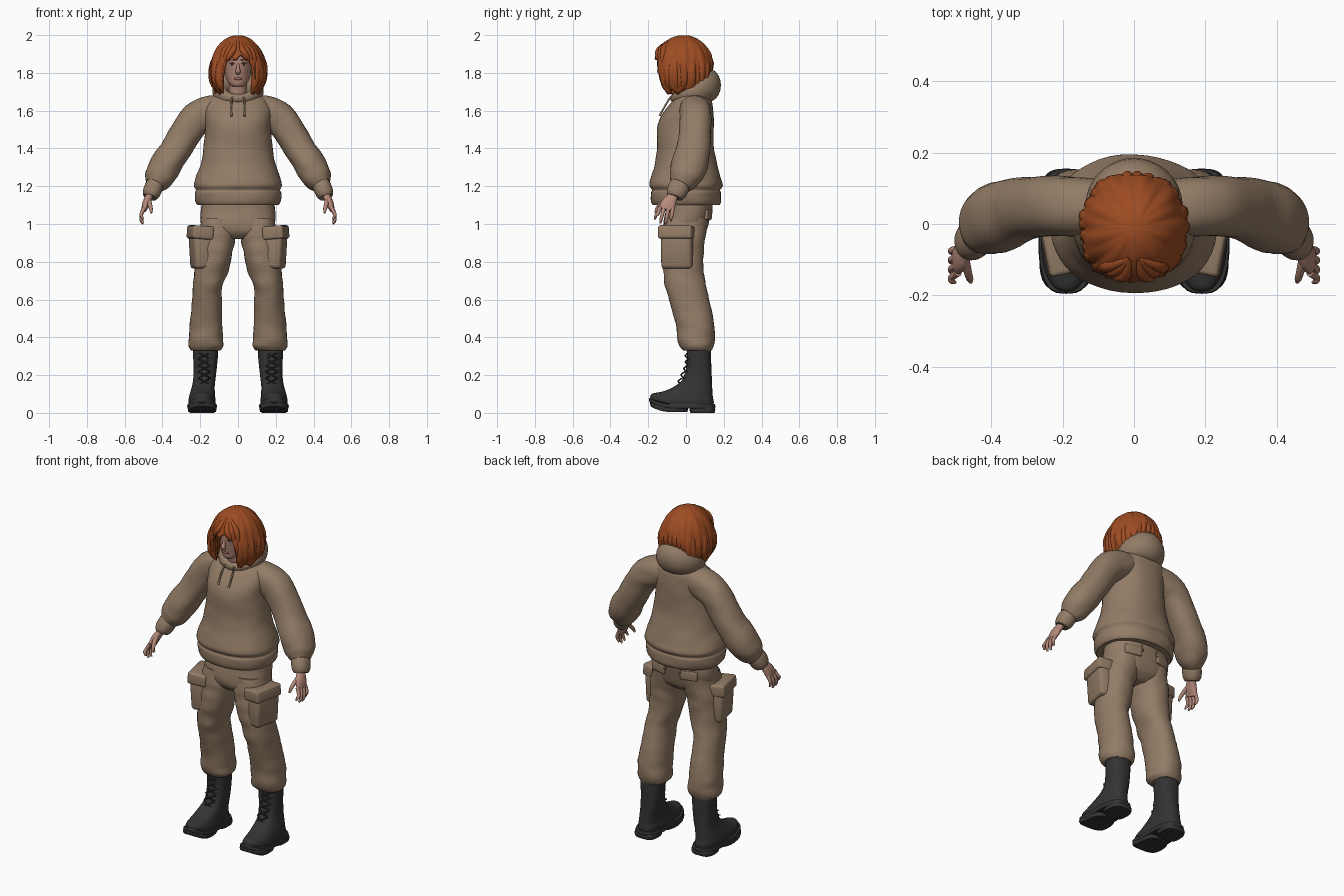
import bpy, bmesh, math, random
from mathutils import Vector, Matrix, Euler, noise

random.seed(4)
cube = bpy.data.objects.get("Cube")
if cube:
    bpy.data.objects.remove(cube, do_unlink=True)


def material(name, r, g, b):
    m = bpy.data.materials.new(name)
    m.use_nodes = True
    m.diffuse_color = (r, g, b, 1)
    node = next(n for n in m.node_tree.nodes if n.type == 'BSDF_PRINCIPLED')
    node.inputs["Base Color"].default_value = (r, g, b, 1)
    node.inputs["Roughness"].default_value = 0.8
    return m


CLOTH = material("tan cloth", .29, .2, .132)
SKIN = material("skin", .46, .25, .19)
HAIR = material("copper hair", .34, .072, .016)
BOOT = material("black leather", .033, .033, .034)
LIP = material("lip pink", .36, .14, .12)
WHITE = material("eye white", .55, .5, .47)
IRIS = material("dark iris", .04, .035, .03)
BROW = material("brow brown", .2, .07, .035)


def finish(name, bm, mat, mirror=False, angle=50):
    bmesh.ops.recalc_face_normals(bm, faces=bm.faces[:])
    me = bpy.data.meshes.new(name)
    for f in bm.faces:
        f.smooth = True
    bm.to_mesh(me)
    bm.free()
    me.set_sharp_from_angle(angle=math.radians(angle))
    me.materials.append(mat)
    ob = bpy.data.objects.new(name, me)
    bpy.context.scene.collection.objects.link(ob)
    if mirror:
        ob.modifiers.new("Mirror", 'MIRROR')
    return ob


def skin(name, rings, mat, mirror=False, closed=False, caps=(True, True)):
    """Bridge rings of points into one surface."""
    bm = bmesh.new()
    rows = [[bm.verts.new(p) for p in ring] for ring in rings]
    n = len(rows[0])
    for i in range(len(rows) - (0 if closed else 1)):
        a, b = rows[i], rows[(i + 1) % len(rows)]
        for j in range(n):
            k = (j + 1) % n
            bm.faces.new((a[j], a[k], b[k], b[j]))
    if not closed:
        for row, wanted in zip((rows[0], rows[-1]), caps):
            if wanted:
                bm.faces.new(row)
    return finish(name, bm, mat, mirror)


def spline(keys, n=4):
    out = []
    for i in range(len(keys) - 1):
        four = keys[max(i - 1, 0)], keys[i], keys[i + 1], keys[min(i + 2, len(keys) - 1)]
        for t in (k / n for k in range(n)):
            out.append([.5 * (2 * q + (r - p) * t + (2 * p - 5 * q + 4 * r - s) * t * t
                              + (3 * q - p - 3 * r + s) * t ** 3) for p, q, r, s in zip(*four)])
    return out + [list(keys[-1])]


def loft(name, keys, mat, upright=True, sides=32, power=2.2, fold=0, warp=None, mirror=False):
    """Sweep rounded sections; each key is x, y, z, width radius, depth radius."""
    keys = spline(keys)
    rings = []
    for i, (x, y, z, rx, ry) in enumerate(keys):
        u, v = Vector((1, 0, 0)), Vector((0, 1, 0))
        if not upright:
            d = Vector(keys[min(i + 1, len(keys) - 1)][:3]) - Vector(keys[max(i - 1, 0)][:3])
            d.normalize()
            v = (v - d * v.dot(d)).normalized()
            u = v.cross(d)
        ring = []
        for j in range(sides):
            a = math.tau * j / sides
            c, s = math.cos(a), math.sin(a)
            off = (u * math.copysign(abs(c) ** (2 / power), c) * rx
                   + v * math.copysign(abs(s) ** (2 / power), s) * ry)
            p = Vector((x, y, z)) + off
            p += off * fold * noise.noise(Vector((p.x * 9, p.y * 9, p.z * 17)))
            ring.append(warp(p) if warp else p)
        rings.append(ring)
    return skin(name, rings, mat, mirror)


def tube(name, keys, mat, mirror=False, sides=10):
    return loft(name, [k if len(k) == 5 else (*k, k[3]) for k in keys], mat, False, sides, 2, mirror=mirror)


def box(name, loc, size, rot, mat, bevel=.012):
    bm = bmesh.new()
    bmesh.ops.create_cube(bm, size=1, matrix=Matrix.LocRotScale(Vector(loc), Euler(rot), Vector(size)))
    bmesh.ops.bevel(bm, geom=bm.edges[:], offset=bevel, segments=3, profile=.5, affect='EDGES')
    return finish(name, bm, mat, True)


def ball(name, loc, size, mat, mirror=True):
    bm = bmesh.new()
    bmesh.ops.create_uvsphere(bm, u_segments=20, v_segments=12, radius=1,
                              matrix=Matrix.LocRotScale(Vector(loc), None, Vector(size)))
    return finish(name, bm, mat, mirror)


# Hoodie body with ribbed hem
loft("hoodie_body", [(0, y, z, rx, ry) for z, y, rx, ry in (
    (1.10, 0, .215, .174), (1.12, 0, .226, .184), (1.165, 0, .228, .187), (1.18, 0, .223, .182),
    (1.205, 0, .234, .194), (1.25, 0, .222, .182), (1.32, 0, .198, .163), (1.42, -.003, .18, .149),
    (1.52, -.003, .172, .15), (1.6, .015, .18, .128), (1.66, .035, .155, .098),
    (1.70, .03, .09, .06))], CLOTH, sides=48, fold=.025)

# Puffy sleeves and cuffs
loft("sleeves", [(.08, .045, 1.61, .072, .075), (.16, .048, 1.59, .09, .085), (.24, .05, 1.535, .085, .085),
                 (.32, .04, 1.41, .08, .09), (.39, .015, 1.30, .084, .098), (.422, -.012, 1.24, .075, .08),
                 (.442, -.032, 1.205, .05, .056)], CLOTH, False, fold=.07, mirror=True)
loft("cuffs", [(.437, -.028, 1.215, .046, .052), (.448, -.04, 1.19, .049, .056),
               (.46, -.053, 1.16, .046, .052), (.466, -.06, 1.142, .036, .042)], CLOTH, False, mirror=True)

# Hood lying around the neck
rings = []
for i in range(48):
    a = math.tau * i / 48
    w = (1 - math.cos(a)) / 2
    out = Vector((math.sin(a), -math.cos(a), 0))
    mid = Vector((.09 * out.x, .025 + .09 * out.y, 1.665 + .07 * w))
    rings.append([mid + out * math.cos(b) * (.018 + .052 * w) + Vector((0, 0, math.sin(b) * (.022 + .068 * w)))
                  for b in (math.tau * k / 20 for k in range(20))])
skin("hood", rings, CLOTH, closed=True)
tube("drawstrings", [(.03, -.08, 1.675, .005), (.035, -.102, 1.64, .005), (.036, -.125, 1.6, .005),
                     (.034, -.14, 1.572, .006)], CLOTH, True)

# Cargo trousers
loft("trouser_hips", [(0, y, z, rx, ry) for z, y, rx, ry in (
    (1.15, .012, .185, .12), (1.08, .015, .196, .122), (1.0, 0, .196, .12),
    (.955, -.005, .17, .108), (.92, -.01, .08, .07))], CLOTH, power=2.4, fold=.03)
loft("trouser_legs", [(x, y, z, rx, ry) for z, x, y, rx, ry in (
    (1.03, .1, .003, .092, .115), (.93, .113, -.012, .1, .115), (.85, .125, -.018, .098, .11),
    (.75, .142, -.014, .09, .107), (.65, .162, .002, .077, .107), (.55, .165, .03, .082, .104),
    (.45, .168, .05, .088, .1), (.385, .167, .053, .091, .099), (.35, .166, .055, .09, .09),
    (.33, .168, .06, .076, .076))], CLOTH, fold=.075, mirror=True)
box("cargo_pockets", (.196, -.045, .865), (.1, .165, .2), (0, .06, -.2), CLOTH, .02)
box("cargo_flaps", (.2, -.05, .955), (.112, .182, .07), (0, -.08, -.2), CLOTH)
box("back_pocket_flaps", (.1, .112, 1.05), (.1, .03, .055), (0, 0, -.25), CLOTH, .008)
box("belt_loops", (.05, .13, 1.09), (.016, .02, .07), (0, 0, 0), CLOTH, .004)


# Boots with raised toes
def toe_lift(p):
    return p + Vector((0, 0, 2.6 * max(0, -p.y - .08) ** 2))


loft("boots", [(x, y, z, rx, ry) for z, x, y, rx, ry in (
    (.03, .19, -.02, .066, .165), (.06, .19, -.021, .072, .168), (.085, .19, -.013, .069, .155),
    (.115, .187, .015, .064, .125), (.145, .183, .042, .06, .096), (.18, .178, .06, .059, .077),
    (.25, .173, .068, .062, .066), (.32, .172, .068, .067, .064), (.35, .172, .066, .064, .062))],
    BOOT, power=2.4, warp=toe_lift, mirror=True)


def slab(name, y, z0, z1, rx, ry):
    mid = (z0 + z1) / 2
    loft(name, [(.19, y, z0, rx - .004, ry - .004), (.19, y, mid, rx, ry), (.19, y, z1, rx - .003, ry - .003)],
         BOOT, power=3, warp=toe_lift, mirror=True)


slab("boot_welts", -.02, .022, .046, .079, .176)
slab("boot_heels", .087, 0, .03, .069, .068)
slab("boot_treads", -.09, .004, .03, .076, .1)
for i in range(5):
    z = .15 + .034 * i
    y = -.035 + .037 * min(1, i / 2.5)
    for s in (-1, 1):
        tube("boot_laces", [(.178 - .033 * s, y + .012, z, .004), (.178, y - .006, z + .017, .004),
                            (.178 + .033 * s, y + .014, z + .034, .004)], BOOT, True, 6)

# Hands
loft("palms", [(.455, -.052, 1.18, .02, .026), (.47, -.07, 1.145, .02, .028), (.486, -.092, 1.11, .02, .04),
               (.498, -.104, 1.075, .014, .04)], SKIN, False, 20, mirror=True)
for i, tip in enumerate((1.025, 1.004, 1.0, 1.016)):
    y = -.137 + .022 * i
    tube("fingers", [(.494, y, 1.09, .011), (.511, y - .012 + .003 * i, 1.055, .01),
                     (.512, y - .022 + .005 * i, tip + .02, .009), (.503, y - .027 + .006 * i, tip, .005)],
         SKIN, True)
tube("thumbs", [(.476, -.095, 1.135, .014), (.467, -.132, 1.105, .012), (.461, -.153, 1.08, .01),
                (.458, -.163, 1.058, .005)], SKIN, True)

# Neck, head and face
loft("neck", [(0, .01, 1.64, .052, .055), (0, -.005, 1.70, .047, .052), (0, -.015, 1.78, .05, .055)], SKIN)
loft("head", [(0, y, z, rx, ry) for z, y, rx, ry in (
    (1.724, -.082, .022, .022), (1.74, -.068, .044, .05), (1.77, -.045, .062, .078), (1.81, -.035, .07, .095),
    (1.85, -.03, .076, .105), (1.9, -.02, .08, .11), (1.95, -.015, .062, .085), (1.97, -.01, .03, .04))],
    SKIN, power=2)
tube("nose", [(0, -.122, 1.86, .007, .008), (0, -.135, 1.825, .009, .012), (0, -.143, 1.808, .014, .011),
              (0, -.128, 1.796, .01, .006)], SKIN)
ball("lips", (0, -.12, 1.769), (.022, .007, .007), LIP, False)
ball("eyes", (.031, -.122, 1.846), (.014, .007, .0065), WHITE)
ball("irises", (.031, -.127, 1.846), (.006, .004, .006), IRIS)
tube("eyelids", [(.016, -.129, 1.848, .002), (.031, -.13, 1.854, .0025), (.046, -.119, 1.849, .002)], BROW, True, 6)
tube("eyebrows", [(.014, -.132, 1.867, .003), (.032, -.125, 1.871, .0035), (.052, -.108, 1.866, .002)], BROW, True, 6)


# Hair shell, parted over the face
def hair_point(a, z, grow=0):
    r = .142 + grow
    r = r * math.sqrt(max(0, 1 - ((z - 1.8) / .192) ** 2)) if z > 1.8 else r - 3 * (1.8 - z) ** 2
    r *= 1 + .025 * math.sin(9 * a + 20 * z) + .015 * math.sin(19 * a - 12 * z)
    y = -.012 - (r * 1.12) * math.cos(a)
    return Vector((r * math.sin(a), min(y, .13 - .5 * max(0, 1.84 - z)), z))


def hem(a):
    side = min(a, math.tau - a)
    t = min(1, max(0, (side - .4) / .42))
    return 1.88 - .18 * t * t * (3 - 2 * t) + .012 * math.sin(13 * a)


angles = [math.tau * j / 120 for j in range(120)]
rows = [[hair_point(a, 1.991 - (1.991 - hem(a)) * (.02 + .98 * i / 24) ** 1.7) for a in angles] for i in range(25)]
shell = skin("hair_shell", rows, HAIR, caps=(True, False))
thick = shell.modifiers.new("Thickness", 'SOLIDIFY')
thick.thickness, thick.offset = .016, 0

# Loose locks around the hem, and the fringe
for i in range(24):
    a = .82 + (math.tau - 1.64) * i / 23
    turn, end = random.uniform(-.12, .12), random.uniform(1.685, 1.715)
    tube("hair_lock", [(*hair_point(a + turn * t, z, g), r) for t, z, g, r in (
        (0, 1.92, -.012, .008), (.4, 1.85, -.008, .019), (.3, 1.78, -.008, .022),
        (.7, 1.735, -.006, .018), (1.2, end, random.uniform(-.01, .01), .003))], HAIR)
for i in range(3):
    tube("fringe_locks", [(.012, -.095, 1.965, .01), (.025 + .022 * i, -.142 + .012 * i, 1.92, .017),
                          (.048 + .019 * i, -.147 + .014 * i, 1.885 - .02 * i, .014),
                          (.06 + .017 * i, -.138 + .016 * i, 1.855 - .035 * i, .003)], HAIR, True)
